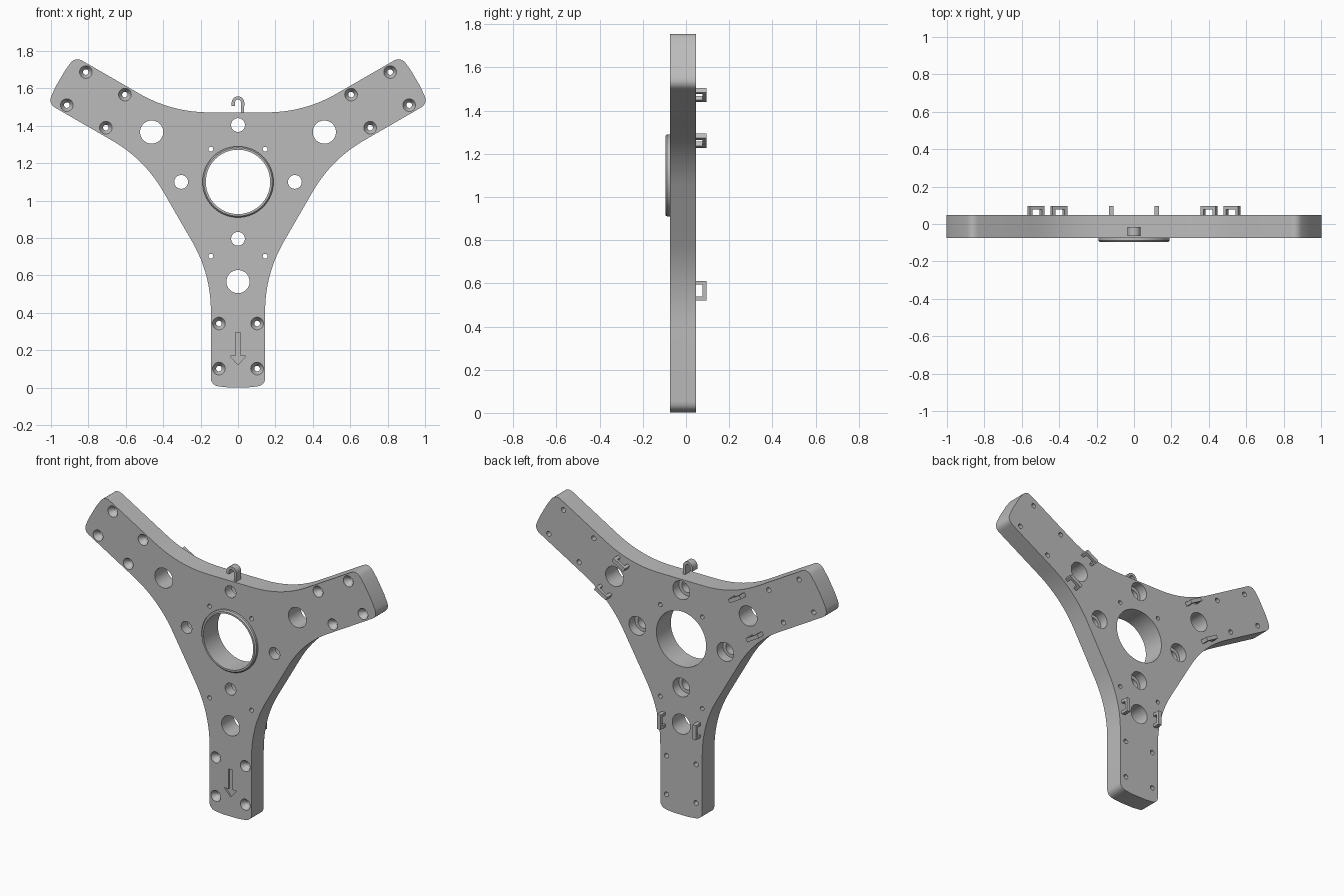
import bpy, bmesh
from math import sin, cos, pi, radians
from mathutils import Vector

CZ = 1.10                      # height of the hub axis
FRONT, BACK = -0.074, 0.047    # plate faces
ARMS = [radians(a) for a in (30, 150, 270)]
ARM_W, GAP, REACH = 0.145, 0.372, 1.10

if "Cube" in bpy.data.objects:
    bpy.data.objects.remove(bpy.data.objects["Cube"])

grey = bpy.data.materials.new("plain grey")
grey.use_nodes = True
grey.diffuse_color = (0.5, 0.5, 0.5, 1)
grey.node_tree.nodes["Principled BSDF"].inputs["Base Color"].default_value = (0.5, 0.5, 0.5, 1)


def arm_point(angle, u, v, y):
    """Point at u along an arm and v across it."""
    return Vector((u * cos(angle) - v * sin(angle), y, CZ + u * sin(angle) + v * cos(angle)))


def prism(bm, points, vector):
    """Closed solid from a planar outline swept along a vector."""
    face = bm.faces.new([bm.verts.new(p) for p in points])
    new = bmesh.ops.extrude_face_region(bm, geom=[face])["geom"]
    bmesh.ops.translate(bm, vec=vector, verts=[g for g in new if isinstance(g, bmesh.types.BMVert)])


def lathe(bm, centre, profile, sides=32, tube=False):
    """Turn a (radius, y) profile about a front-to-back axis."""
    rings = [[bm.verts.new((centre.x + r * cos(2 * pi * i / sides), y,
                            centre.z + r * sin(2 * pi * i / sides)))
              for i in range(sides)] for r, y in profile]
    pairs = list(zip(rings, rings[1:]))
    if tube:
        pairs.append((rings[-1], rings[0]))
    else:
        bm.faces.new(rings[0])
        bm.faces.new(rings[-1])
    for a, b in pairs:
        for i in range(sides):
            j = (i + 1) % sides
            bm.faces.new((a[i], a[j], b[j], b[i]))


def finish(name, bm, smooth=True):
    bmesh.ops.recalc_face_normals(bm, faces=bm.faces)
    mesh = bpy.data.meshes.new(name)
    bm.to_mesh(mesh)
    bm.free()
    mesh.materials.append(grey)
    obj = bpy.data.objects.new(name, mesh)
    bpy.context.collection.objects.link(obj)
    if smooth:
        shade(obj)
    return obj


def shade(obj):
    bpy.ops.object.select_all(action='DESELECT')
    obj.select_set(True)
    bpy.context.view_layer.objects.active = obj
    bpy.ops.object.shade_smooth_by_angle(angle=radians(30))


def bend(a, corner, b, steps):
    """Rounded corner from a to b."""
    a, corner, b = Vector(a), Vector(corner), Vector(b)
    return [a * (1 - t) ** 2 + corner * 2 * t * (1 - t) + b * t * t
            for t in (i / steps for i in range(steps + 1))]


# Half outline of one arm: hub edge, sweep into the arm, rounded tip
root = 2 * GAP - ARM_W * 3 ** 0.5
sweep = 0.2
half = bend((root - sweep * sin(pi / 3), ARM_W + sweep / 2), (root, ARM_W),
            (root + sweep, ARM_W), 14)
half += bend((REACH - 0.055, ARM_W), (REACH - 0.012, ARM_W), (REACH - 0.006, 0.1), 6)
half += [Vector((REACH - 0.001, 0.05))]
outline = []
for a in ARMS:
    outline += [arm_point(a, p.x, -p.y, FRONT) for p in half]
    outline += [arm_point(a, p.x, p.y, FRONT) for p in reversed(half)]
bm = bmesh.new()
prism(bm, outline, (0, BACK - FRONT, 0))
plate = finish("plate", bm, False)

# Cutters for every hole
F, B = FRONT - 0.01, BACK + 0.01
bm = bmesh.new()
hub = Vector((0, 0, CZ))
lathe(bm, hub, [(0.172, F), (0.172, B)], 64)
for i in range(4):             # counterbored from the back
    c = hub + Vector((cos(i * pi / 2), 0, sin(i * pi / 2))) * 0.304
    lathe(bm, c, [(0.037, F), (0.037, -0.012), (0.058, -0.012), (0.058, B)])
for x in (-0.145, 0.145):      # small pin holes
    for z in (0.703, 1.275):
        lathe(bm, Vector((x, 0, z)), [(0.013, F), (0.013, B)], 16)
for a in ARMS:
    lathe(bm, arm_point(a, 0.533, 0, 0), [(0.062, F), (0.062, B)], 40)
    for u in (0.757, 0.998):   # countersunk screw holes
        for v in (-0.102, 0.102):
            lathe(bm, arm_point(a, u, v, 0),
                  [(0.034, F), (0.034, FRONT + 0.004), (0.015, FRONT + 0.034), (0.015, B)], 24)

# Engraved direction arrow on the lower arm
arrow = [(0.013, 0.295), (0.013, 0.17), (0.043, 0.17), (0, 0.122)]
arrow += [(-x, z) for x, z in arrow[2::-1]]
prism(bm, [(x, F, z) for x, z in arrow], (0, 0.02, 0))
cutter = finish("hole_cutter", bm, False)
cutter.hide_render = True

mod = plate.modifiers.new("holes", 'BOOLEAN')
mod.operation, mod.solver, mod.object = 'DIFFERENCE', 'EXACT', cutter
bpy.context.view_layer.objects.active = plate
bpy.ops.object.modifier_apply(modifier=mod.name)
bpy.data.objects.remove(cutter)
shade(plate)

# Raised collar round the hub opening
bm = bmesh.new()
lathe(bm, hub, [(0.172, FRONT + 0.01), (0.19, FRONT + 0.01), (0.19, -0.088),
                (0.183, -0.096), (0.172, -0.096)], 64, True)
finish("hub_collar", bm)

# Cable staples on the back, either side of each arm
staple = [(0.488, 0.04), (0.488, 0.095), (0.58, 0.095), (0.58, 0.04),
          (0.562, 0.04), (0.562, 0.077), (0.506, 0.077), (0.506, 0.04)]
for a in ARMS:
    for v in (-0.122, 0.122):
        bm = bmesh.new()
        across = arm_point(a, 0, 0.024, 0) - hub
        prism(bm, [arm_point(a, u, v - 0.012, y) for u, y in staple], across)
        finish("cable_staple", bm, False)

# Open hook on the top edge
ends = [radians(i * 18) for i in range(11)]
hook = [(0.032, 1.46)] + [(0.034 * cos(t), 1.523 + 0.034 * sin(t)) for t in ends] + [(-0.034, 1.505)]
hook += [(-0.017, 1.505)] + [(0.017 * cos(t), 1.523 + 0.017 * sin(t)) for t in reversed(ends)] + [(0.017, 1.46)]
bm = bmesh.new()
prism(bm, [(x, -0.065, z) for x, z in hook], (0, 0.048, 0))
finish("top_hook", bm)
